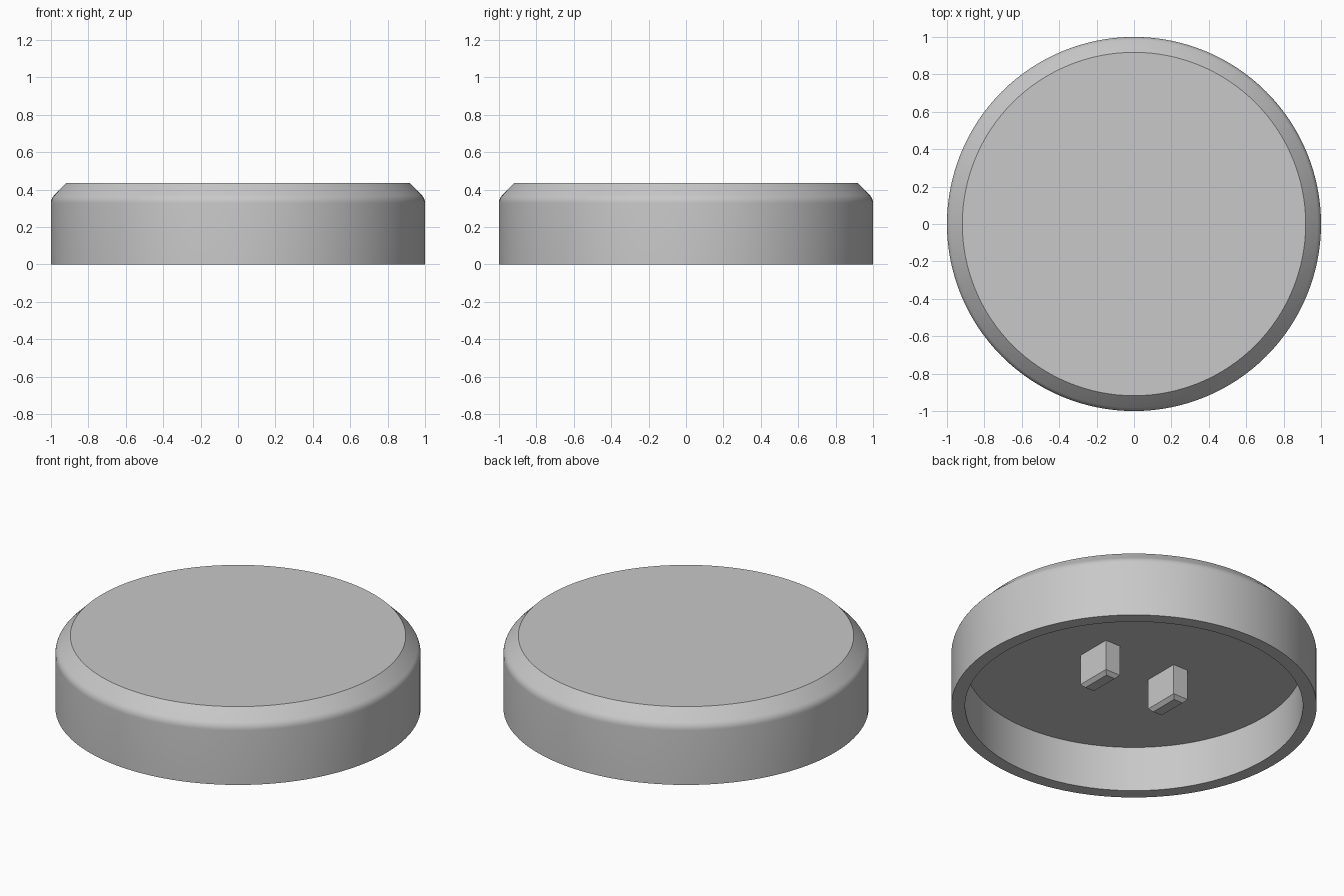
import bpy, bmesh, math
from mathutils import Matrix, Vector

cube = bpy.data.objects.get("Cube")
if cube:
    bpy.data.objects.remove(cube, do_unlink=True)

grey = bpy.data.materials.new("light grey")
grey.use_nodes = True
colour = (0.58, 0.58, 0.58, 1)
grey.diffuse_color = colour
grey.node_tree.nodes["Principled BSDF"].inputs["Base Color"].default_value = colour

HEIGHT, CEILING = 0.435, 0.273
TOP_R, INNER_R = 0.918, 0.925


def finish(name, bm):
    bmesh.ops.recalc_face_normals(bm, faces=bm.faces)
    mesh = bpy.data.meshes.new(name)
    bm.to_mesh(mesh)
    bm.free()
    obj = bpy.data.objects.new(name, mesh)
    mesh.materials.append(grey)
    bpy.context.collection.objects.link(obj)
    return obj


# Hollow cap: one turned profile with a softened 45 degree shoulder
radius = 0.06
shoulder_z = HEIGHT - (1 - TOP_R) - radius * math.tan(math.pi / 8)
arc = [(1 - radius + radius * math.cos(a), shoulder_z + radius * math.sin(a))
       for a in (math.pi / 4 * i / 5 for i in range(6))]
profile = ([(0, CEILING), (INNER_R, CEILING), (INNER_R, 0), (1, 0)]
           + arc + [(TOP_R, HEIGHT), (0, HEIGHT)])
bm = bmesh.new()
verts = [bm.verts.new((r, 0, z)) for r, z in profile]
edges = [bm.edges.new(pair) for pair in zip(verts, verts[1:])]
bmesh.ops.spin(bm, geom=verts + edges, cent=(0, 0, 0), axis=(0, 0, 1),
               angle=2 * math.pi, steps=128)
bmesh.ops.remove_doubles(bm, verts=bm.verts, dist=0.0001)
cap = finish("round_cap", bm)
bpy.ops.object.select_all(action='DESELECT')
cap.select_set(True)
bpy.context.view_layer.objects.active = cap
bpy.ops.object.shade_smooth_by_angle(angle=math.radians(30))

# Two prongs under the ceiling, turned half a circle apart, chamfered at the tip
LENGTH, SINK = 0.204, 0.02
size = Vector((0.10, 0.218, LENGTH + SINK))
for name, side in (("left_prong", 1), ("right_prong", -1)):
    bm = bmesh.new()
    centre = Vector((0.2275 * side, -0.0175 * side, CEILING + SINK - size.z / 2))
    bmesh.ops.create_cube(bm, size=1, matrix=Matrix.Translation(centre) @ Matrix.Diagonal(size).to_4x4())
    tip = [e for e in bm.edges if all(v.co.z < centre.z for v in e.verts)]
    bmesh.ops.bevel(bm, geom=tip, offset=0.02, segments=1, affect='EDGES')
    finish(name, bm)
